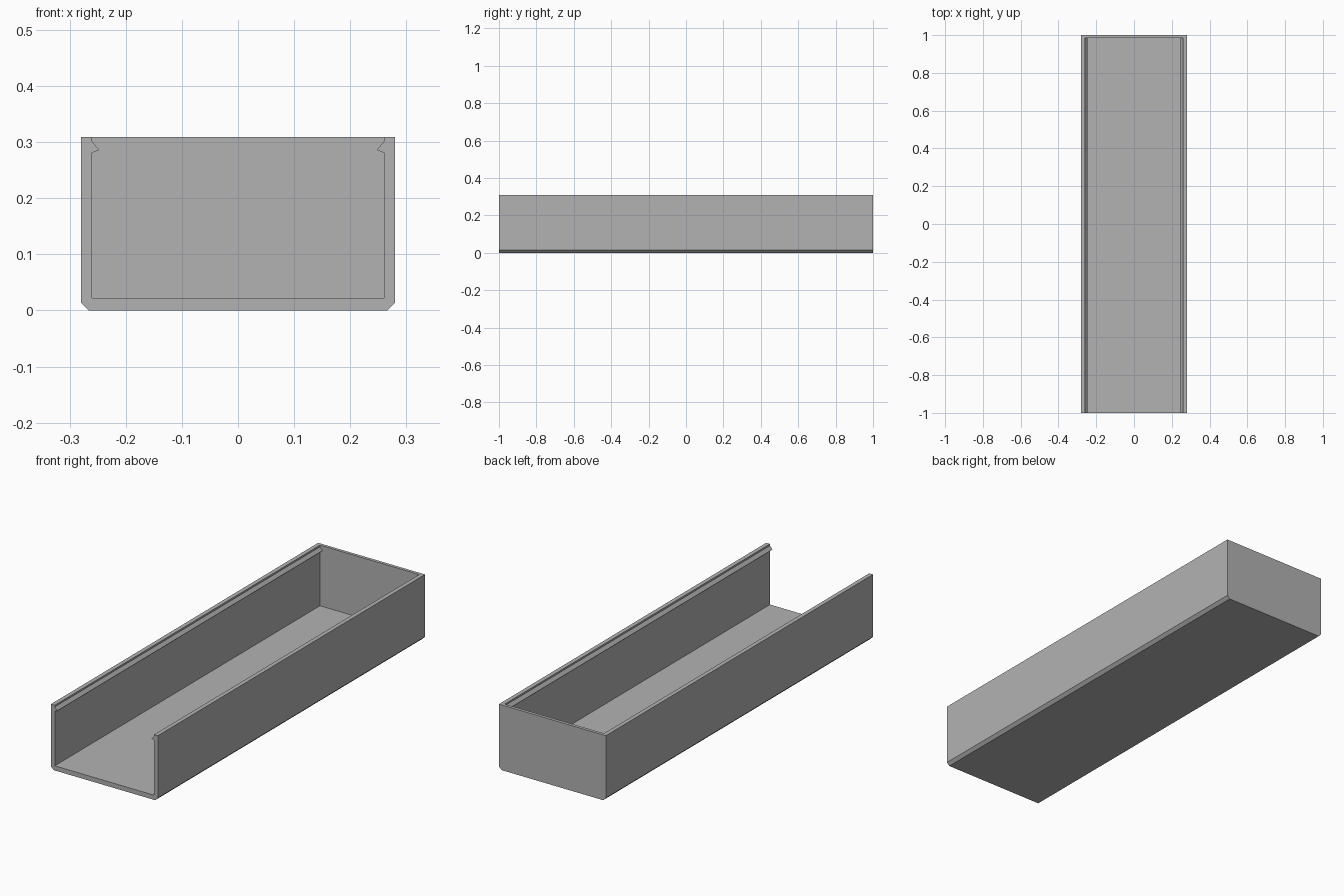
import bpy
import bmesh

cube = bpy.data.objects.get("Cube")
if cube:
    bpy.data.objects.remove(cube, do_unlink=True)

# Main sizes
W, H, L = 0.28, 0.309, 1.0      # outer half width, height, half length
IN, FLOOR = 0.26, 0.022         # inner half width, floor height
BACK = 0.985                    # inner face of the closed end
CH = 0.014                      # bottom edge chamfer

grey = bpy.data.materials.new("plain grey")
grey.use_nodes = True
colour = (0.448, 0.448, 0.448, 1)
grey.diffuse_color = colour
grey.node_tree.nodes["Principled BSDF"].inputs["Base Color"].default_value = colour


def extrude_profile(name, half, y0, y1):
    """Mirror a half profile of (x, z) points across x = 0 and extrude it along y."""
    outline = half + [(-x, z) for x, z in reversed(half)]
    bm = bmesh.new()
    face = bm.faces.new([bm.verts.new((x, y0, z)) for x, z in outline])
    result = bmesh.ops.extrude_face_region(bm, geom=[face])
    moved = [g for g in result["geom"] if isinstance(g, bmesh.types.BMVert)]
    bmesh.ops.translate(bm, verts=moved, vec=(0, y1 - y0, 0))
    bmesh.ops.recalc_face_normals(bm, faces=bm.faces)
    mesh = bpy.data.meshes.new(name)
    bm.to_mesh(mesh)
    bm.free()
    mesh.materials.append(grey)
    obj = bpy.data.objects.new(name, mesh)
    bpy.context.collection.objects.link(obj)
    return obj


# Solid block with chamfered lower long edges
tray = extrude_profile("sliding_lid_tray", [(W - CH, 0), (W, CH), (W, H)], -L, L)

# Cavity, open at the front and top, pinched by a snap ridge along each wall
cavity = extrude_profile("cavity_cutter", [
    (IN, FLOOR), (IN, 0.281), (0.247, 0.286), (IN, 0.301), (IN, H + 0.1),
], -L - 0.1, BACK)
cavity.hide_render = True

cut = tray.modifiers.new("hollow", "BOOLEAN")
cut.operation = "DIFFERENCE"
cut.solver = "EXACT"
cut.object = cavity
bpy.context.view_layer.objects.active = tray
bpy.ops.object.modifier_apply(modifier=cut.name)
bpy.data.objects.remove(cavity, do_unlink=True)
